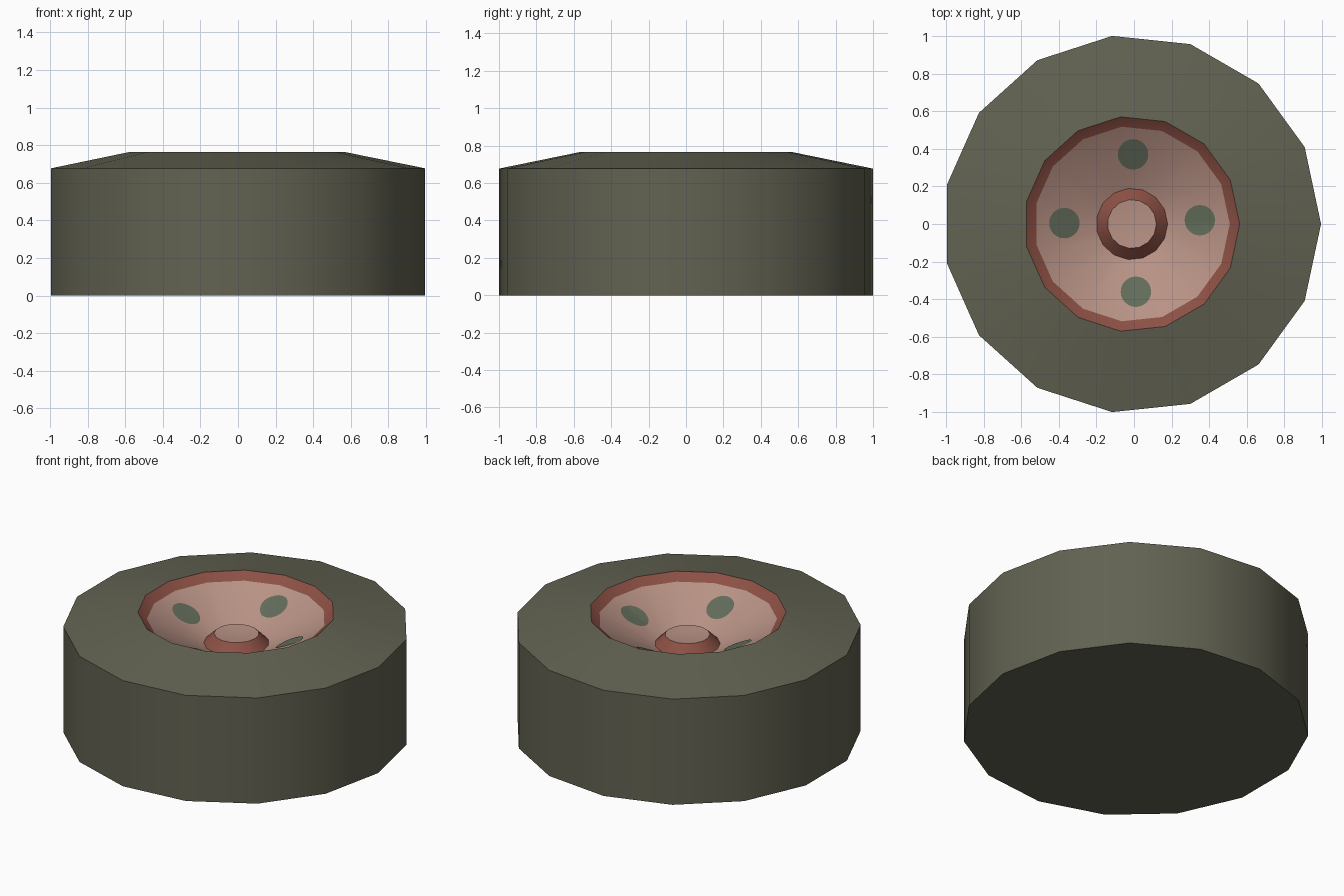
import bpy, bmesh, math

if "Cube" in bpy.data.objects:
    bpy.data.objects.remove(bpy.data.objects["Cube"])

SIDES = 15
STEP = 2 * math.pi / SIDES
CX = -0.011                      # shifts the odd-sided ring so its bounds are centred


def material(name, rgb):
    mat = bpy.data.materials.new(name)
    lin = [((c / 255 + 0.055) / 1.055) ** 2.4 for c in rgb]
    mat.diffuse_color = (*lin, 1)
    mat.use_nodes = True
    mat.node_tree.nodes["Principled BSDF"].inputs["Base Color"].default_value = mat.diffuse_color
    return mat


rubber = material("olive grey rubber", (98, 98, 82))
red = material("dull red rim", (140, 80, 68))
pink = material("pale pink dish", (184, 146, 133))
green = material("grey green spots", (98, 108, 90))


def finish(bm, name, mats):
    bm.normal_update()
    mesh = bpy.data.meshes.new(name)
    bm.to_mesh(mesh)
    bm.free()
    for m in mats:
        mesh.materials.append(m)
    obj = bpy.data.objects.new(name, mesh)
    bpy.context.collection.objects.link(obj)
    bpy.ops.object.select_all(action='DESELECT')
    obj.select_set(True)
    bpy.context.view_layer.objects.active = obj
    bpy.ops.object.shade_smooth_by_angle(angle=math.radians(30))
    return obj


def lathe(name, profile, mats, bands=None, cap_start=False, cap_end=False):
    """Revolve (radius, z) points; listed from the underside outwards and over the top."""
    bm = bmesh.new()
    rings = [[bm.verts.new((CX + r * math.cos(i * STEP), r * math.sin(i * STEP), z))
              for i in range(SIDES)] for r, z in profile]
    for b, (lo, hi) in enumerate(zip(rings, rings[1:])):
        for i in range(SIDES):
            j = (i + 1) % SIDES
            f = bm.faces.new((lo[i], lo[j], hi[j], hi[i]))
            f.material_index = bands[b] if bands else 0
    if cap_start:
        bm.faces.new(rings[0][::-1])
    if cap_end:
        f = bm.faces.new(rings[-1])
        f.material_index = len(mats) - 1
    return finish(bm, name, mats)


# Tyre: flat base, straight wall, gently sloping top
lathe("tyre", [(1.0055, 0), (1.0055, 0.677), (0.573, 0.765)], [rubber], cap_start=True)

# Wheel dish: red lip, pink bowl, red raised hub and shallow pink hub cap
R_OUT, Z_OUT, R_IN, Z_IN = 0.52, 0.722, 0.19, 0.567
lathe("wheel_dish",
      [(0.573, 0.765), (R_OUT, Z_OUT), (R_IN, Z_IN), (0.13, 0.626), (0.05, 0.618)],
      [red, pink], bands=[0, 1, 0, 1], cap_end=True)


def bowl_height(x, y):
    # height of the faceted bowl under a point
    rho = max(x * math.cos((k + 0.5) * STEP) + y * math.sin((k + 0.5) * STEP)
              for k in range(SIDES)) / math.cos(STEP / 2)
    return Z_IN + (rho - R_IN) / (R_OUT - R_IN) * (Z_OUT - Z_IN)


# Four round spots lying on the bowl
SEG = 24
bm = bmesh.new()
for px, py in ((0.35, 0.02), (-0.005, 0.37), (-0.37, 0.005), (0.01, -0.36)):
    def point(r, a):
        x, y = px + r * math.cos(a), py + r * math.sin(a)
        return bm.verts.new((x, y, bowl_height(x - CX, y) + 0.004))
    centre = point(0, 0)
    loops = [[point(r, 2 * math.pi * i / SEG) for i in range(SEG)] for r in (0.04, 0.081)]
    for i in range(SEG):
        j = (i + 1) % SEG
        bm.faces.new((centre, loops[0][i], loops[0][j]))
        bm.faces.new((loops[0][i], loops[1][i], loops[1][j], loops[0][j]))
finish(bm, "dish_spots", [green])
